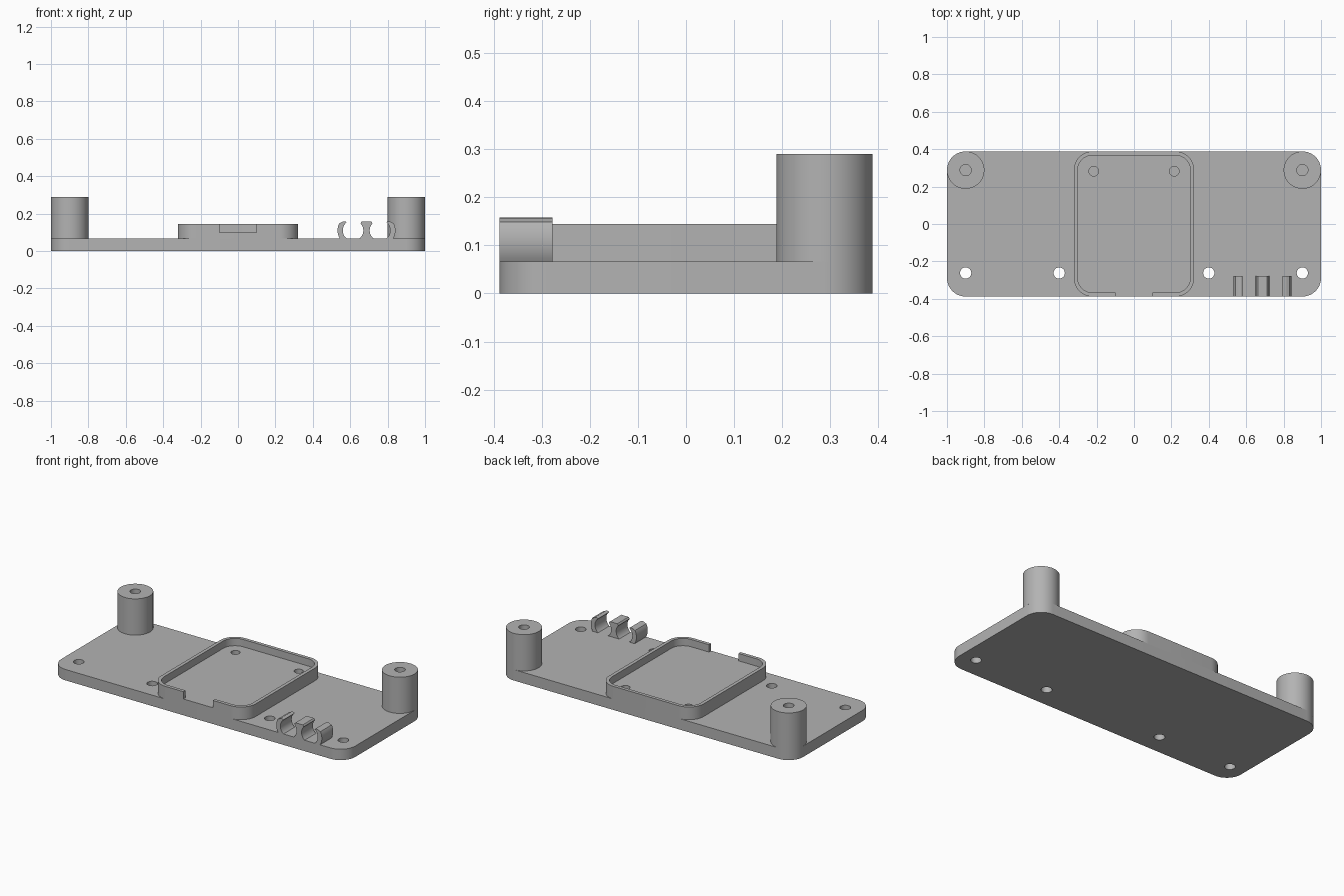
import bpy, bmesh, math
from mathutils import Matrix, Vector

if "Cube" in bpy.data.objects:
    bpy.data.objects.remove(bpy.data.objects["Cube"], do_unlink=True)

GREY = (0.45, 0.45, 0.45, 1)
mat = bpy.data.materials.new("plain grey")
mat.use_nodes = True
mat.diffuse_color = GREY
mat.node_tree.nodes["Principled BSDF"].inputs["Base Color"].default_value = GREY

HALF_Y = 0.388
PLATE_TOP = 0.067
TRAY_FLOOR = 0.1
TRAY_TOP = 0.145
CORNER = 0.1


def arc(cx, cy, r, start, end, steps):
    """Points on an arc, angles in degrees."""
    angles = [math.radians(start + (end - start) * i / steps) for i in range(steps + 1)]
    return [(cx + r * math.cos(a), cy + r * math.sin(a)) for a in angles]


def circle(cx, cy, r, steps=40):
    return arc(cx, cy, r, 0, 360, steps)[:-1]


def rounded_rect(hx, hy, r):
    """Counter-clockwise outline, starting at the front left corner."""
    points = []
    for sx, sy, start in ((1, -1, -90), (1, 1, 0), (-1, 1, 90), (-1, -1, 180)):
        points += arc(sx * (hx - r), sy * (hy - r), r, start, start + 90, 12)
    return points


def prism(name, outline, low, high, holes=(), upright=False):
    """Extrude an outline with holes; upright ones lie in xz and run along y."""
    bm = bmesh.new()
    for loop in (outline, *holes):
        verts = [bm.verts.new((x, y, low)) for x, y in loop]
        for i, v in enumerate(verts):
            bm.edges.new((verts[i - 1], v))
    bmesh.ops.triangle_fill(bm, use_beauty=True, edges=bm.edges[:], normal=Vector((0, 0, 1)))
    result = bmesh.ops.extrude_face_region(bm, geom=bm.faces[:], use_keep_orig=True)
    top = [g for g in result["geom"] if isinstance(g, bmesh.types.BMVert)]
    bmesh.ops.translate(bm, verts=top, vec=(0, 0, high - low))
    if upright:
        swap = Matrix(((1, 0, 0, 0), (0, 0, 1, 0), (0, 1, 0, 0), (0, 0, 0, 1)))
        bmesh.ops.transform(bm, matrix=swap, verts=bm.verts[:])
    bmesh.ops.recalc_face_normals(bm, faces=bm.faces[:])
    mesh = bpy.data.meshes.new(name)
    bm.to_mesh(mesh)
    bm.free()
    mesh.materials.append(mat)
    obj = bpy.data.objects.new(name, mesh)
    bpy.context.collection.objects.link(obj)
    bpy.ops.object.select_all(action="DESELECT")
    obj.select_set(True)
    bpy.context.view_layer.objects.active = obj
    bpy.ops.object.shade_smooth_by_angle(angle=math.radians(30))
    return obj


# Base plate with four through holes
prism("base_plate", rounded_rect(1, HALF_Y, CORNER), 0, PLATE_TOP,
      [circle(x, -0.262, 0.03) for x in (-0.9, -0.4, 0.4, 0.9)])

# Hollow posts on the back corners
for side, x in (("left", 0.9), ("right", -0.9)):
    prism(side + "_post", circle(x, HALF_Y - CORNER, CORNER, 64), PLATE_TOP, 0.29,
          [circle(x, HALF_Y - CORNER, 0.03)])

# Raised tray floor with two blind holes
tray_x, wall = 0.322, 0.021
outer = rounded_rect(tray_x, HALF_Y, CORNER)
inner = rounded_rect(tray_x - wall, HALF_Y - wall, CORNER - wall)
prism("tray_floor", outer, PLATE_TOP, TRAY_FLOOR,
      [circle(x, 0.282, 0.026) for x in (-0.215, 0.215)])

# Tray rim, open at the middle of the front
gap = 0.1
rim = ([(gap, -HALF_Y)] + outer + [(-gap, -HALF_Y), (-gap, wall - HALF_Y)]
       + inner[::-1] + [(gap, wall - HALF_Y)])
prism("tray_rim", rim, TRAY_FLOOR, TRAY_TOP)

# Cable clips: two curved outer jaws and a waisted middle post
mid_x, offset, cz = 0.687, 0.072, 0.11
bore, shell, clip_top = 0.055, 0.083, 0.158
low_in = math.degrees(math.asin((cz - PLATE_TOP) / bore))
low_out = math.degrees(math.asin((cz - PLATE_TOP) / shell))
jaw = (arc(offset, cz, shell, 180 + low_out, 152, 12)
       + [(0.009, 0.152), (0.016, 0.157), (0.024, clip_top), (0.033, 0.157), (0.038, 0.153)]
       + arc(offset, cz, bore, 133, 180 + low_in, 14))
jaw = [(x - offset, z) for x, z in jaw]
for name, sign in (("right_clip_jaw", 1), ("left_clip_jaw", -1)):
    prism(name, [(mid_x + sign * (x - offset), z) for x, z in jaw],
          -HALF_Y, -0.278, upright=True)
half = arc(-offset, cz, bore, -low_in, 43, 14) + [(-0.03, 0.153), (-0.025, clip_top)]
post = [(mid_x + x, z) for x, z in half] + [(mid_x - x, z) for x, z in half[::-1]]
prism("middle_clip_post", post, -HALF_Y, -0.278, upright=True)
